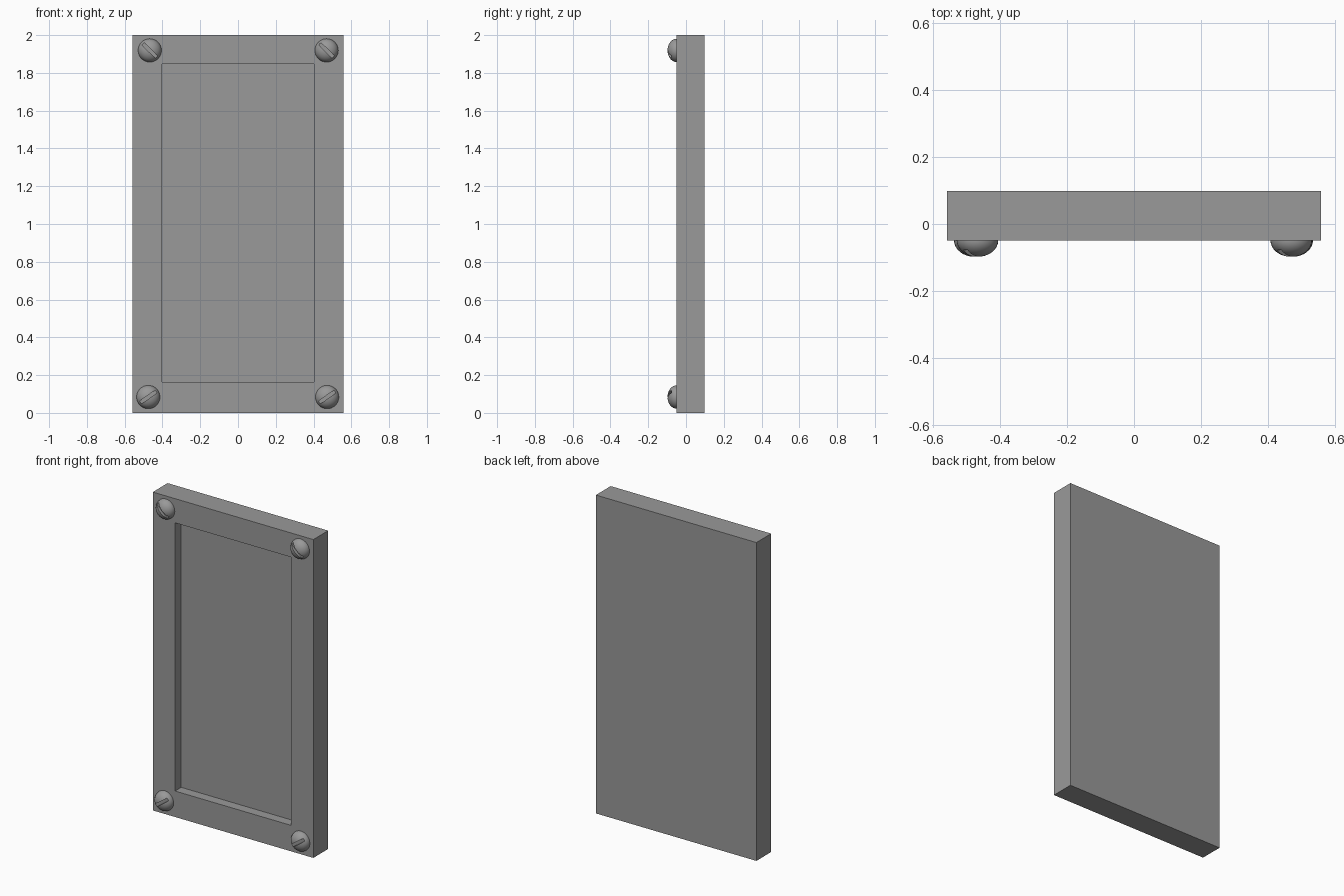
import bpy, bmesh
from math import radians
from mathutils import Matrix, Vector

if "Cube" in bpy.data.objects:
    bpy.data.objects.remove(bpy.data.objects["Cube"])

FRONT, BACK, FLOOR = -0.049, 0.098, 0.012
OUTER = (-0.558, 0.558, 0.0, 2.0)
INNER = (-0.403, 0.403, 0.163, 1.848)

# Dark grey finish shared by every part
grey = bpy.data.materials.new("dark_grey")
grey.diffuse_color = (0.32, 0.32, 0.32, 1.0)
grey.use_nodes = True
grey.node_tree.nodes["Principled BSDF"].inputs["Base Color"].default_value = grey.diffuse_color


def make_object(name, bm):
    bmesh.ops.recalc_face_normals(bm, faces=bm.faces)
    mesh = bpy.data.meshes.new(name)
    bm.to_mesh(mesh)
    bm.free()
    mesh.materials.append(grey)
    obj = bpy.data.objects.new(name, mesh)
    bpy.context.collection.objects.link(obj)
    return obj


def select_only(obj):
    bpy.ops.object.select_all(action='DESELECT')
    obj.select_set(True)
    bpy.context.view_layer.objects.active = obj


# Panel: rectangular loops from the back, over the rim, down into the recess
bm = bmesh.new()
loops = []
for (x0, x1, z0, z1), y in ((OUTER, BACK), (OUTER, FRONT), (INNER, FRONT), (INNER, FLOOR)):
    loops.append([bm.verts.new((x, y, z)) for x, z in ((x0, z0), (x1, z0), (x1, z1), (x0, z1))])
bm.faces.new(loops[0])
bm.faces.new(loops[-1])
for a, b in zip(loops, loops[1:]):
    for i in range(4):
        j = (i + 1) % 4
        bm.faces.new((a[i], a[j], b[j], b[i]))
make_object("framed_panel", bm)


# Slotted dome screw: flattened sphere, half sunk, with a straight slot cut across it
def screw(name, x, z, angle):
    place = Matrix.Translation((x, FRONT, z)) @ Matrix.Rotation(radians(-angle), 4, 'Y')
    bm = bmesh.new()
    bmesh.ops.create_uvsphere(bm, u_segments=32, v_segments=16, radius=1.0)
    bmesh.ops.rotate(bm, verts=bm.verts, matrix=Matrix.Rotation(radians(90), 3, 'X'))
    bmesh.ops.scale(bm, verts=bm.verts, vec=Vector((0.062, 0.049, 0.062)))
    bm.transform(place)
    dome = make_object(name, bm)

    bm = bmesh.new()
    bmesh.ops.create_cube(bm, size=1.0)
    bmesh.ops.scale(bm, verts=bm.verts, vec=Vector((0.2, 0.06, 0.018)))
    bmesh.ops.translate(bm, verts=bm.verts, vec=Vector((0, -0.058, 0)))
    bm.transform(place)
    slot = make_object(name + "_slot_cutter", bm)
    slot.hide_render = True

    mod = dome.modifiers.new("slot", 'BOOLEAN')
    mod.operation = 'DIFFERENCE'
    mod.solver = 'EXACT'
    mod.object = slot
    select_only(dome)
    bpy.ops.object.modifier_apply(modifier=mod.name)
    bpy.data.objects.remove(slot)
    bpy.ops.object.shade_smooth_by_angle(angle=radians(30))


# Four corner screws, each turned to its own angle
screw("screw_top_left", -0.467, 1.919, -44)
screw("screw_top_right", 0.469, 1.919, -44)
screw("screw_bottom_left", -0.475, 0.084, 35)
screw("screw_bottom_right", 0.472, 0.084, 35)
